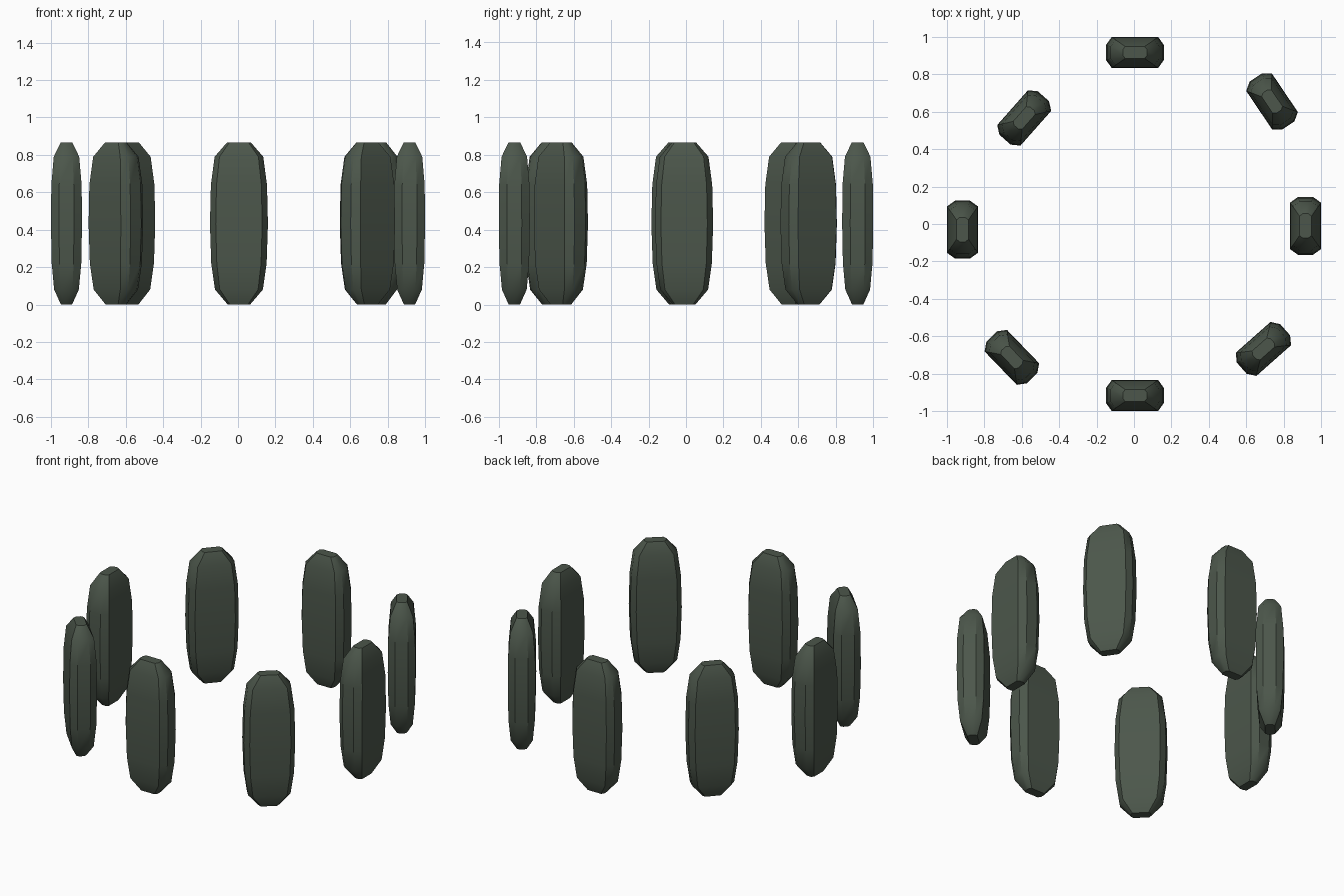
import bpy, bmesh, math

if "Cube" in bpy.data.objects:
    bpy.data.objects.remove(bpy.data.objects["Cube"])

# Single dark mossy stone colour
stone_mat = bpy.data.materials.new("dark green stone")
stone_mat.diffuse_color = (0.072, 0.094, 0.070, 1)
stone_mat.use_nodes = True
stone_mat.node_tree.nodes["Principled BSDF"].inputs["Base Color"].default_value = stone_mat.diffuse_color

# Stone profile: half width, half depth, height
RINGS = [(0.060, 0.030, 0.0), (0.128, 0.066, 0.08), (0.148, 0.079, 0.22),
         (0.155, 0.083, 0.43), (0.150, 0.081, 0.64), (0.130, 0.068, 0.79),
         (0.065, 0.032, 0.865)]
# Chamfered section, as fractions of the half sizes
SECTION = [(1, -0.48), (1, 0.48), (0.8, 1), (-0.8, 1),
           (-1, 0.48), (-1, -0.48), (-0.8, -1), (0.8, -1)]


def standing_stone(name, x, y, angle):
    bm = bmesh.new()
    loops = [[bm.verts.new((hx * u, hy * v, z)) for u, v in SECTION]
             for hx, hy, z in RINGS]
    n = len(SECTION)
    for a, b in zip(loops, loops[1:]):
        for i in range(n):
            j = (i + 1) % n
            bm.faces.new((a[i], a[j], b[j], b[i]))
    bm.faces.new(loops[0][::-1])
    bm.faces.new(loops[-1])
    mesh = bpy.data.meshes.new(name)
    bm.to_mesh(mesh)
    bm.free()
    mesh.materials.append(stone_mat)
    ob = bpy.data.objects.new(name, mesh)
    ob.location = (x, y, 0)
    ob.rotation_euler.z = math.radians(angle)
    bpy.context.collection.objects.link(ob)
    bpy.ops.object.select_all(action='DESELECT')
    ob.select_set(True)
    bpy.context.view_layer.objects.active = ob
    bpy.ops.object.shade_smooth_by_angle(angle=math.radians(35))


# Ring of eight stones, slightly irregular
for name, x, y, angle in [
        ("front_stone", 0.005, -0.917, 0),
        ("front_right_stone", 0.692, -0.668, 41.5),
        ("right_stone", 0.917, -0.01, 90),
        ("back_right_stone", 0.738, 0.655, -56),
        ("back_stone", 0.005, 0.917, 180),
        ("back_left_stone", -0.587, 0.567, 48.5),
        ("left_stone", -0.917, -0.03, 90),
        ("front_left_stone", -0.653, -0.713, -46)]:
    standing_stone(name, x, y, angle)
